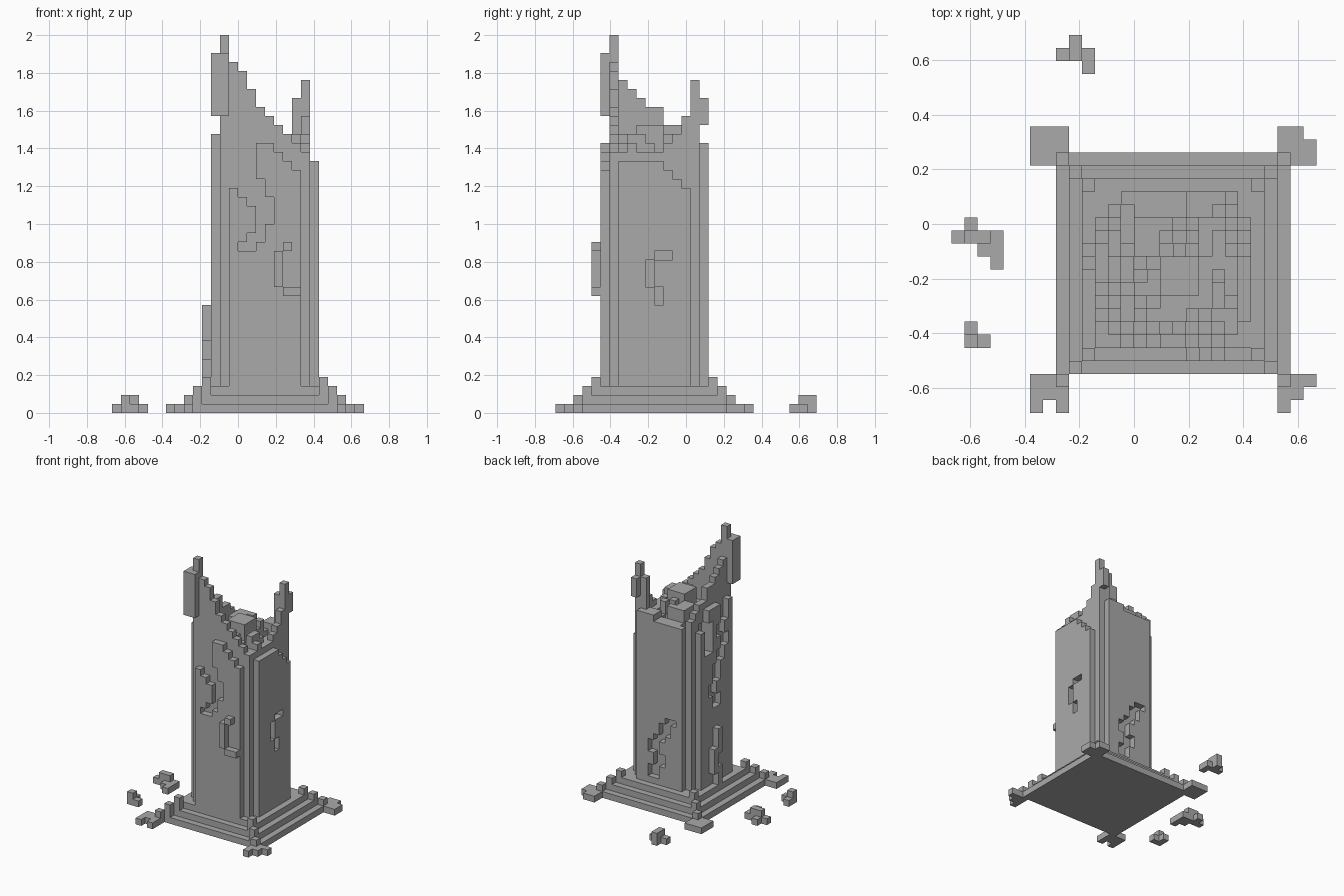
import bpy, bmesh, random

cube = bpy.data.objects.get("Cube")
if cube:
    bpy.data.objects.remove(cube, do_unlink=True)

random.seed(4)
V = 1 / 21            # block size
CX, CY = 14, 14.5     # grid centre

stone = bpy.data.materials.new("grey_stone")
stone.use_nodes = True
colour = (0.4, 0.4, 0.4, 1)
stone.diffuse_color = colour
stone.node_tree.nodes["Principled BSDF"].inputs["Base Color"].default_value = colour


def box(x0, x1, y0, y1, z0, z1):
    """Set of grid cells filling a box (upper bounds excluded)."""
    return {(x, y, z) for x in range(x0, x1) for y in range(y0, y1) for z in range(z0, z1)}


def build(name, cells):
    """Mesh made of the outer faces of a set of block cells."""
    bm = bmesh.new()
    verts = {}

    def vert(p):
        if p not in verts:
            verts[p] = bm.verts.new(((p[0] - CX) * V, (p[1] - CY) * V, p[2] * V))
        return verts[p]

    for c in sorted(cells):
        for axis in range(3):
            for side in (0, 1):
                n = list(c)
                n[axis] += 2 * side - 1
                if tuple(n) in cells:
                    continue
                u, w = (axis + 1) % 3, (axis + 2) % 3
                loop = []
                for a, b in ((0, 0), (1, 0), (1, 1), (0, 1)):
                    p = list(c)
                    p[axis] += side
                    p[u] += a
                    p[w] += b
                    loop.append(vert(tuple(p)))
                bm.faces.new(loop if side else loop[::-1])
    mesh = bpy.data.meshes.new(name)
    bm.to_mesh(mesh)
    bm.free()
    mesh.materials.append(stone)
    bpy.context.collection.objects.link(bpy.data.objects.new(name, mesh))


# Stepped base with raised blocks climbing each corner
base = box(8, 26, 3, 20, 0, 1) | box(9, 25, 4, 19, 1, 2) | box(10, 24, 5, 18, 2, 3)
for n in range(3):
    for x in (8 + n, 25 - n):
        for y in (2 + n, 19 - n):
            base |= box(x, x + 1, y, y + 1, 0, n + 2)

# Broken paving at the base corners
base |= box(6, 9, 19, 22, 0, 1)
base |= box(25, 28, 19, 22, 0, 1) - {(27, 21, 0)}
base |= box(6, 9, 0, 3, 0, 1) - {(7, 0, 0)}
base |= box(25, 28, 2, 3, 0, 1) | box(25, 27, 1, 2, 0, 1) | box(25, 26, 0, 1, 0, 1)
build("stepped_base", base)

# Ruined tower: broken wall heights along the front and left walls
front_wall = [40, 42, 39, 38, 36, 34, 33, 32, 31, 30, 29, 28]
left_wall = [40, 42, 37, 36, 35, 34, 34, 32, 32, 31, 30, 29]


def tower_height(x, y):
    a, b = x - 11, y - 5
    if b == 0:
        return 30 if a < 7 else 36 - a
    if a == 11:
        return 28 if b < 7 else max(25, 34 - b)
    if b == 1:
        return front_wall[a]
    if a == 1:
        return left_wall[b]
    if a == 0:
        return 31 if b < 8 else 28
    if b == 11:
        return 29 + (a > 6)
    return random.choice((28, 29, 29, 30, 31))


tower = set()
for x in range(11, 23):
    for y in range(5, 17):
        dx, dy = min(x - 11, 22 - x), min(y - 5, 16 - y)
        if dx + dy >= 2:
            tower |= box(x, x + 1, y, y + 1, 3, tower_height(x, y))

# Tall overhanging corner and thin back pinnacle
tower |= box(11, 13, 5, 7, 33, 40) | box(12, 13, 6, 7, 30, 42)
tower |= box(21, 22, 15, 16, 28, 37) | box(20, 21, 15, 16, 28, 35)
tower |= box(21, 22, 16, 17, 32, 35) | box(21, 22, 14, 15, 28, 33)

# Fallen slabs lying on top
tower |= box(16, 19, 9, 12, 29, 32) | box(14, 16, 12, 15, 28, 31)

# Crack in the front wall: start and end column of each course, from the top
front_crack = [(13, 16)] * 4 + [(13, 17), (14, 17), (15, 18), (16, 18), (16, 18),
                                (16, 17), (15, 17), (14, 16)]
for n, (a, b) in enumerate(front_crack):
    tower -= box(a, b, 5, 6, 29 - n, 30 - n)

# Crack and window opening in the left wall
for n, y in enumerate((8, 8, 8, 9, 9, 8, 8, 9, 9, 10, 10, 10, 11, 11, 10, 10)):
    tower -= box(11, 12, y, y + 2, 30 - n, 31 - n)
tower -= box(11, 13, 12, 14, 24, 29)

# Chipped notch in the right wall
tower -= box(22, 23, 11, 13, 17, 18) | box(22, 23, 10, 11, 14, 17) | box(22, 23, 11, 12, 12, 14)

# Zigzag crack in the back wall
for n, x in enumerate((14, 15, 15, 16, 17, 17, 16, 16, 17, 17)):
    tower -= box(x, x + 2, 16, 17, 13 - n, 14 - n)
build("ruined_tower", tower)

# Raised stones on the front wall
build("front_stones", box(18, 19, 4, 5, 14, 18) | box(19, 20, 4, 5, 18, 19)
      | box(19, 21, 4, 5, 13, 14) | box(18, 19, 4, 5, 17, 18))

# Raised stones on the left wall
build("left_stones", box(10, 11, 11, 12, 8, 12) | box(10, 11, 12, 13, 5, 9)
      | box(10, 11, 11, 12, 3, 6))

# Loose rubble on the ground
build("back_rubble", box(8, 11, 27, 28, 0, 1) | box(9, 10, 27, 29, 0, 2) | box(10, 11, 26, 27, 0, 1))
build("side_rubble", box(0, 4, 13, 14, 0, 1) | box(1, 3, 13, 14, 1, 2) | box(1, 2, 14, 15, 0, 1)
      | box(2, 4, 12, 13, 0, 1) | box(3, 4, 11, 12, 0, 1))
build("front_rubble", box(1, 3, 5, 6, 0, 1) | box(1, 2, 5, 7, 0, 1) | box(1, 2, 5, 6, 1, 2))
